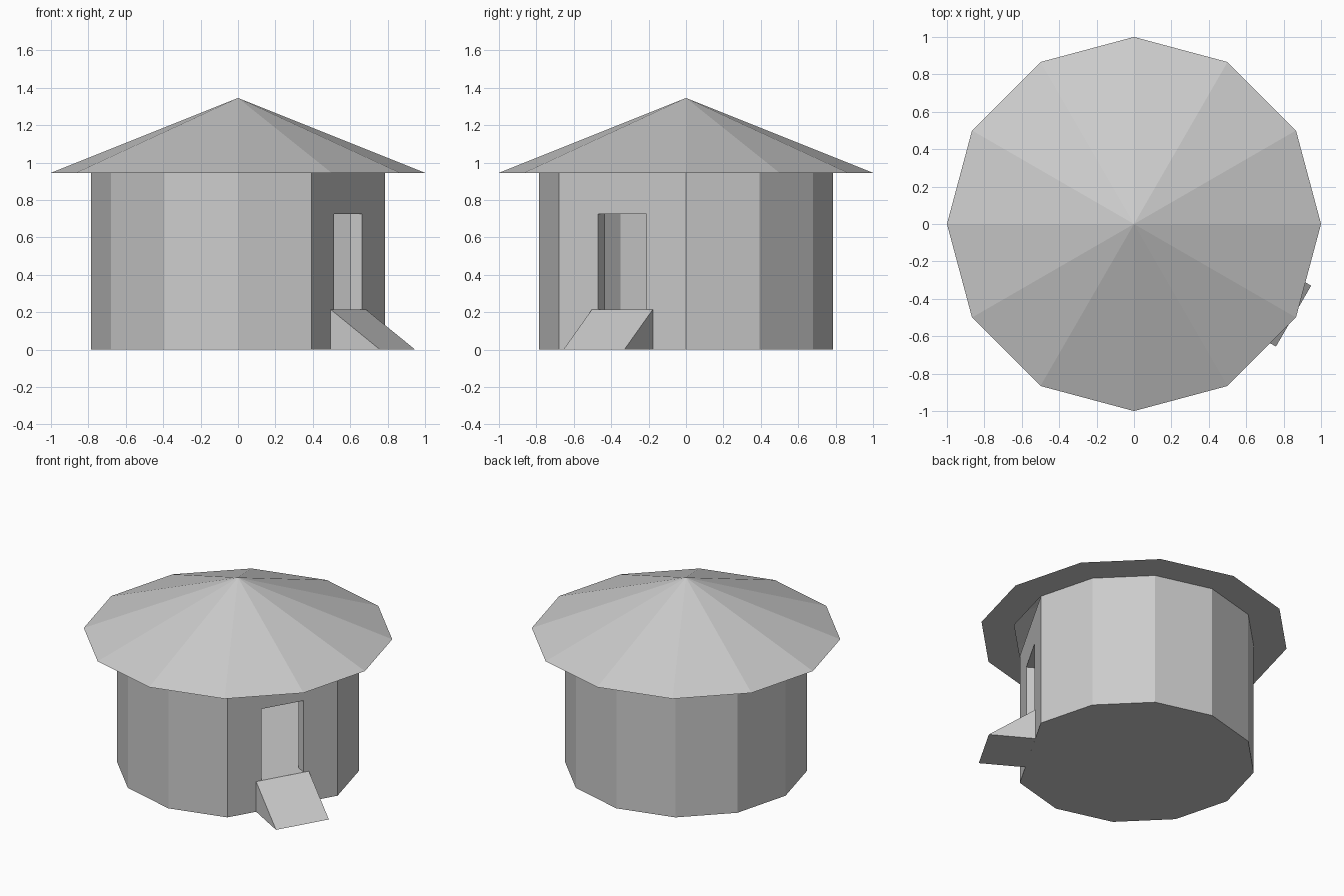
import bpy, bmesh
from math import radians, cos, sin
from mathutils import Matrix

if "Cube" in bpy.data.objects:
    bpy.data.objects.remove(bpy.data.objects["Cube"], do_unlink=True)

SIDES = 12
DOOR_TURN = radians(-30)
WALL_R, INNER_R, EAVE_R = 0.785, 0.70, 1.0
FLOOR_Z, EAVE_Z, PEAK_Z = 0.215, 0.945, 1.345

clay = bpy.data.materials.new("plain_grey")
clay.use_nodes = True
clay.diffuse_color = (0.604, 0.604, 0.604, 1)
clay.node_tree.nodes["Principled BSDF"].inputs["Base Color"].default_value = clay.diffuse_color


def finish(name, bm):
    """Turn a bmesh into a flat shaded object."""
    bmesh.ops.recalc_face_normals(bm, faces=bm.faces)
    mesh = bpy.data.meshes.new(name)
    bm.to_mesh(mesh)
    bm.free()
    mesh.materials.append(clay)
    obj = bpy.data.objects.new(name, mesh)
    bpy.context.collection.objects.link(obj)
    return obj


def ring(bm, radius, z, skip=None):
    return [bm.verts.new((radius * cos(radians(30 * i)), radius * sin(radians(30 * i)), z))
            for i in range(SIDES) if i != skip]


def bridge(bm, a, b):
    for i in range(len(a)):
        j = (i + 1) % len(a)
        bm.faces.new((a[i], a[j], b[j], b[i]))


def extrude_outline(name, points, half_width):
    """Side outline (outward, up) spread across the doorway direction."""
    bm = bmesh.new()
    a, b = [[bm.verts.new((x, s * half_width, z)) for x, z in points] for s in (-1, 1)]
    bridge(bm, a, b)
    bm.faces.new(a)
    bm.faces.new(b)
    bm.transform(Matrix.Rotation(DOOR_TURN, 4, 'Z'))
    return finish(name, bm)


# Hut wall with raised floor; one corner is left out for the wide door side
bm = bmesh.new()
loops = [ring(bm, r, z, skip=SIDES - 1) for r, z in
         ((WALL_R, 0), (WALL_R, EAVE_Z), (INNER_R, EAVE_Z), (INNER_R, FLOOR_Z))]
for lower, upper in zip(loops, loops[1:]):
    bridge(bm, lower, upper)
bm.faces.new(loops[0])
bm.faces.new(loops[-1])
wall = finish("hut_wall", bm)

# Doorway cut through the wide side
cutter = extrude_outline("doorway_cutter",
                         [(0.5, FLOOR_Z), (0.8, FLOOR_Z), (0.8, 0.725), (0.5, 0.725)], 0.15)
cutter.hide_render = True
cut = wall.modifiers.new("doorway", 'BOOLEAN')
cut.operation = 'DIFFERENCE'
cut.solver = 'EXACT'
cut.object = cutter
bpy.context.view_layer.objects.active = wall
bpy.ops.object.modifier_apply(modifier=cut.name)
bpy.data.objects.remove(cutter, do_unlink=True)

# Roof: flat eave underside and pointed top, hollow inside
bm = bmesh.new()
inner, eave = ring(bm, WALL_R, EAVE_Z), ring(bm, EAVE_R, EAVE_Z)
bridge(bm, inner, eave)
peak = bm.verts.new((0, 0, PEAK_Z))
for i in range(SIDES):
    bm.faces.new((eave[i], eave[(i + 1) % SIDES], peak))
finish("roof", bm)

# Entrance ramp
extrude_outline("entrance_ramp", [(0.68, 0), (0.985, 0), (0.68, FLOOR_Z)], 0.188)
